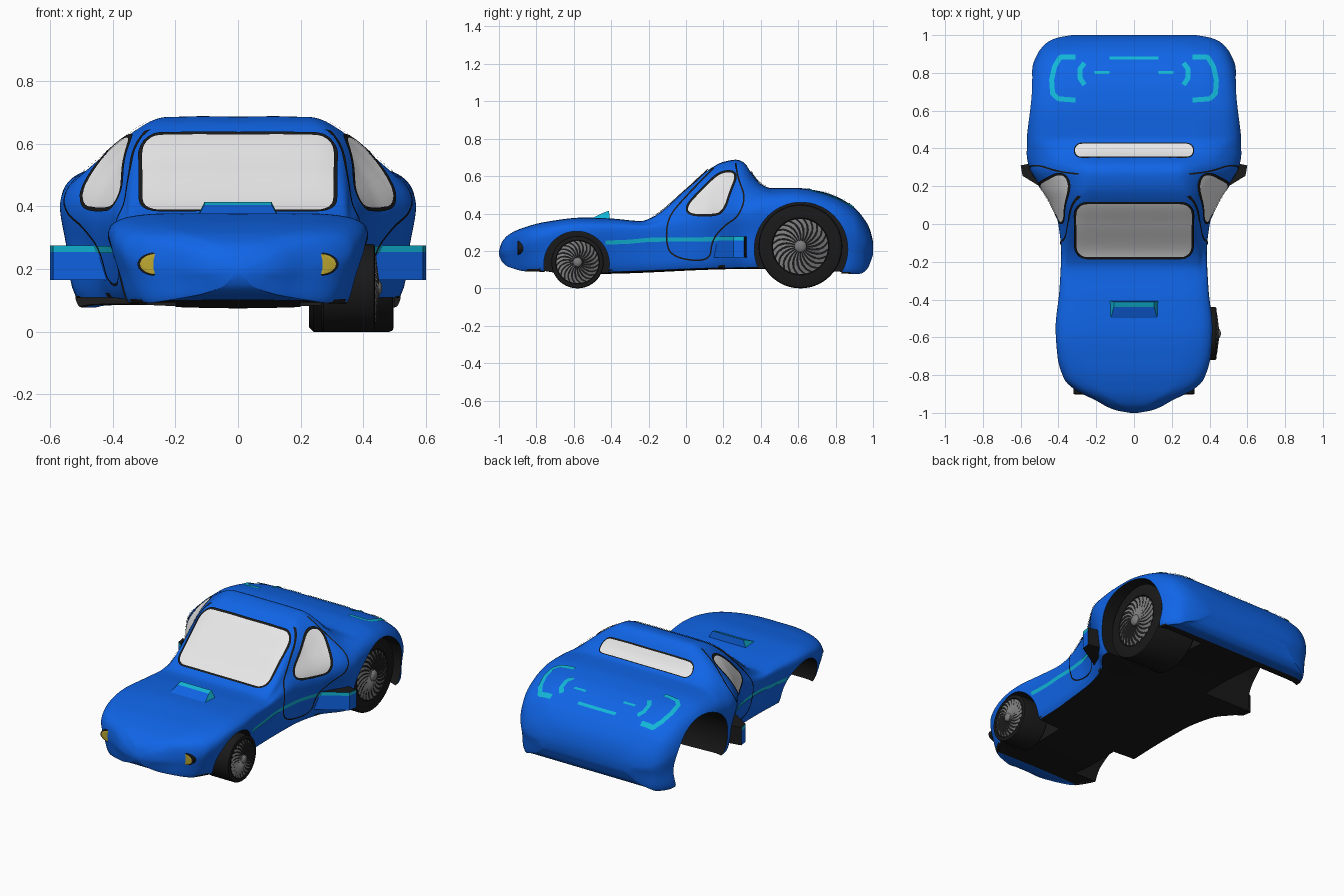
import bpy, bmesh, math
from mathutils import Vector, geometry
from mathutils.bvhtree import BVHTree

if "Cube" in bpy.data.objects:
    bpy.data.objects.remove(bpy.data.objects["Cube"])


def mat(name, r, g, b):
    m = bpy.data.materials.new(name)
    m.diffuse_color = (r, g, b, 1)
    m.use_nodes = True
    m.node_tree.nodes["Principled BSDF"].inputs["Base Color"].default_value = m.diffuse_color
    return m


BLUE = mat("body_blue", 0.005, 0.13, 0.80)
CYAN = mat("trim_cyan", 0.006, 0.47, 0.68)
BLACK = mat("black", 0.010, 0.010, 0.010)
GLASS = mat("glass_white", 0.80, 0.80, 0.80)
YELLOW = mat("lamp_yellow", 0.50, 0.38, 0.03)
GREY = mat("rim_grey", 0.20, 0.20, 0.20)


def make(name, verts, faces, mats, idx=None, fix=True, angle=35):
    me = bpy.data.meshes.new(name)
    me.from_pydata([tuple(v) for v in verts], [], faces)
    for m in mats:
        me.materials.append(m)
    if idx:
        for p, i in zip(me.polygons, idx):
            p.material_index = i
    if fix:
        bm = bmesh.new()
        bm.from_mesh(me)
        bmesh.ops.recalc_face_normals(bm, faces=bm.faces)
        bm.to_mesh(me)
        bm.free()
    smooth(me, angle)
    ob = bpy.data.objects.new(name, me)
    bpy.context.collection.objects.link(ob)
    return ob


def smooth(me, angle):
    me.polygons.foreach_set("use_smooth", [True] * len(me.polygons))
    me.set_sharp_from_angle(angle=math.radians(angle))


def pchip(*pts):
    xs, ys = zip(*pts)
    d = [(ys[i + 1] - ys[i]) / (xs[i + 1] - xs[i]) for i in range(len(xs) - 1)]
    m = [d[0]] + [0 if a * b <= 0 else 2 * a * b / (a + b) for a, b in zip(d, d[1:])] + [d[-1]]

    def f(x):
        i = max([0] + [k for k in range(len(d)) if xs[k] <= x])
        h = xs[i + 1] - xs[i]
        t = min(1, max(0, (x - xs[i]) / h))
        return (ys[i] * (1 + 2 * t) * (1 - t) ** 2 + h * m[i] * t * (1 - t) ** 2
                + ys[i + 1] * t * t * (3 - 2 * t) + h * m[i + 1] * t * t * (t - 1))
    return f


# body guide curves along the length
top = pchip((-1, .20), (-.985, .245), (-.95, .285), (-.88, .32), (-.75, .355), (-.55, .378), (-.4, .373),
            (-.24, .36), (-.18, .38), (0, .527), (.12, .632), (.2, .675), (.27, .687), (.31, .672), (.35, .615),
            (.4, .557), (.46, .535), (.58, .537), (.7, .522), (.8, .492), (.9, .43), (.96, .36), (.985, .31), (1, .25))
wide = pchip((-1, .02), (-.985, .10), (-.93, .21), (-.88, .31), (-.82, .37), (-.7, .405), (-.55, .415),
             (-.35, .395), (-.15, .385), (0, .40), (.1, .435), (.2, .495), (.3, .55), (.38, .565), (.6, .565),
             (.8, .545), (.9, .51), (.96, .46), (.985, .41), (1, .33))
flat = pchip((-1, .01), (-.95, .10), (-.85, .24), (-.6, .30), (-.3, .30), (-.15, .325), (.05, .315), (.25, .28),
             (.32, .285), (.42, .38), (.6, .42), (.9, .37), (1, .22))
waist = pchip((-1, .19), (-.9, .22), (-.8, .27), (-.6, .31), (-.2, .32), (0, .36), (.2, .41), (.3, .43),
              (.5, .42), (.7, .38), (.9, .30), (1, .22))
sill_x = pchip((-1, .012), (-.95, .14), (-.85, .30), (-.7, .36), (-.3, .355), (0, .37), (.2, .42), (.35, .52),
               (.6, .53), (.85, .51), (.95, .44), (1, .28))
sill_z = pchip((-1, .18), (-.985, .145), (-.95, .118), (-.85, .095), (-.4, .10), (.3, .125), (.45, .12),
               (.8, .09), (.93, .085), (.97, .11), (1, .18))
sag = pchip((-1, 0), (-.85, .006), (-.6, -.022), (.3, -.022), (.7, 0), (1, 0))
bulge = pchip((-.3, .9), (-.1, .25), (.3, .25), (.45, .9))


def section(y, n=6):
    zt, w, r, zw, b, sx, sz = (f(y) for f in (top, wide, flat, waist, bulge, sill_x, sill_z))
    ze = zt - .06 * (zt - zw)
    k, q = .5 + .25 * b, .5 + .22 * b
    p = [(0, zt), (r * .6, zt), (r, ze), (r + (w - r) * k, zw + (ze - zw) * q), (w, zw),
         (sx + (w - sx) * .62, (zw + sz) / 2), (sx, sz), (sx * .85, sz + sag(y) * .6), (0, sz + sag(y))]
    p = [(-p[1][0], p[1][1])] + p + [(-p[-2][0], p[-2][1])]
    out = []
    for a, b, c, d in zip(p, p[1:], p[2:], p[3:]):
        for j in range(n):
            t = j / n
            out.append([.5 * (2 * b[i] + (c[i] - a[i]) * t + (2 * a[i] - 5 * b[i] + 4 * c[i] - d[i]) * t * t
                              + (3 * b[i] - a[i] - 3 * c[i] + d[i]) * t ** 3) for i in (0, 1)])
    out.append(list(p[-2]))
    half = [Vector((x, y, z)) for x, z in out]
    return half + [Vector((-v.x, y, v.z)) for v in half[-2:0:-1]]


# body shell
N = 140
rows = [section(.4 * s + .6 * math.sin(math.pi * s / 2)) for s in (2 * i / N - 1 for i in range(N + 1))]
M = len(rows[0])
bv = [v for row in rows for v in row]
bf = [(i * M + j, i * M + (j + 1) % M, (i + 1) * M + (j + 1) % M, (i + 1) * M + j) for i in range(N) for j in range(M)]
bf += [tuple(range(M)), tuple(range(N * M, N * M + M))]
tree = BVHTree.FromPolygons(bv, bf)
body = make("body", bv, bf, [BLUE, BLACK])

# wheel wells cut on both sides
wells = [(-.585, .13, .175), (.615, .21, .25)]
cutters = []
for y, z, r in wells:
    for s in (-1, 1):
        bpy.ops.mesh.primitive_cylinder_add(vertices=64, radius=r, depth=.5, location=(s * .45, y, z),
                                            rotation=(0, math.pi / 2, 0))
        c = bpy.context.object
        c.name, c.hide_render = "well_cutter", True
        cutters.append(c)
        m = body.modifiers.new("well", "BOOLEAN")
        m.operation, m.solver, m.object = "DIFFERENCE", "EXACT", c
dg = bpy.context.evaluated_depsgraph_get()
cut = bpy.data.meshes.new_from_object(body.evaluated_get(dg))
body.modifiers.clear()
body.data = cut
for c in cutters:
    bpy.data.objects.remove(c)
for p in cut.polygons:
    c = p.center
    inside = abs(c.x) > .195 and any(math.hypot(c.y - y, c.z - z) < r + .0005 for y, z, r in wells)
    under = p.normal.z < -.5 and c.z < .2 and -.86 < c.y < .88
    p.material_index = 1 if inside or under or (abs(c.x) < .201 and abs(p.normal.x) > .99 and c.z < .45) else 0
smooth(cut, 40)


# painted details projected on the shell
def soften(pts, closed, times=3):
    for _ in range(times):
        new = []
        for a, b in zip(pts, pts[1:] + (pts[:1] if closed else [])):
            new += [tuple(.75 * u + .25 * v for u, v in zip(a, b)), tuple(.25 * u + .75 * v for u, v in zip(a, b))]
        pts = new if closed else [pts[0]] + new + [pts[-1]]
    return pts


def resample(pts, closed, n):
    p = [Vector(q) for q in pts + (pts[:1] if closed else [])]
    cum = [0]
    for a, b in zip(p, p[1:]):
        cum.append(cum[-1] + (b - a).length)
    out = []
    for i in range(n):
        d = cum[-1] * i / (n if closed else n - 1)
        k = max(j for j in range(len(p) - 1) if cum[j] <= d + 1e-9)
        out.append(p[k].lerp(p[k + 1], min(1, (d - cum[k]) / max(1e-9, cum[k + 1] - cum[k]))))
    return out


def project(name, flat_pts, faces, side, h, material):
    verts, norms = [], []
    for u, v in flat_pts:          # side 0: from above (x, y); side +-1: from the side (y, z)
        start, ray = ((u, v, 2), (0, 0, -1)) if side == 0 else ((side * 2, u, v), (-side, 0, 0))
        loc, nor, _, _ = tree.ray_cast(Vector(start), Vector(ray))
        if loc is None:
            loc, nor, _, _ = tree.find_nearest(Vector((side * .3, u, v)))
        if nor.dot(Vector(ray)) > 0:
            nor = -nor
        verts.append(loc + nor * h)
        norms.append(nor)
    faces = [f if geometry.normal([verts[i] for i in f]).dot(norms[f[0]]) > 0 else f[::-1] for f in faces]
    make(name, verts, faces, [material], fix=False)


def strip(name, pts, width, side, material, closed=False, n=60, h=.005):
    p = resample(pts, closed, n)
    flat_pts = []
    for i in range(n):
        t = (p[(i + 1) % n] - p[i - 1]) if closed else (p[min(n - 1, i + 1)] - p[max(0, i - 1)])
        o = Vector((-t.y, t.x)).normalized() * width / 2
        flat_pts += [p[i] + o, p[i] - o]
    k = 2 * n
    faces = [(2 * i, 2 * i + 1, (2 * i + 3) % k, (2 * i + 2) % k) for i in range(n if closed else n - 1)]
    project(name, flat_pts, faces, side, h, material)


def pane(name, pts, side, rim=.012, n=96):
    p = resample(pts, True, n)
    mid = sum(p, Vector((0, 0))) / n
    flat_pts = [mid.lerp(q, k / 10) for k in range(10, 0, -1) for q in p] + [mid]
    faces = [(r * n + i, r * n + (i + 1) % n, (r + 1) * n + (i + 1) % n, (r + 1) * n + i)
             for r in range(9) for i in range(n)]
    faces += [(9 * n + i, 9 * n + (i + 1) % n, 10 * n) for i in range(n)]
    project(name, flat_pts, faces, side, .004, GLASS)
    strip(name + "_seal", pts, rim, side, BLACK, True, n, .007)


def rounded(x0, x1, y0, y1, r):
    return [(cx + r * math.cos(a), cy + r * math.sin(a))
            for cx, cy, q in ((x1 - r, y1 - r, 0), (x0 + r, y1 - r, 1), (x0 + r, y0 + r, 2), (x1 - r, y0 + r, 3))
            for a in (math.pi / 2 * (q + j / 6) for j in range(7))]


pane("windshield", rounded(-.31, .31, -.178, .115, .06), 0)
pane("rear_window", rounded(-.315, .315, .348, .425, .036), 0, .006)
window = soften([(-.04, .395), (.17, .385), (.215, .43), (.235, .5), (.28, .615), (.2, .625), (.13, .575)], True)
door = soften([(.15, .64), (.03, .52), (-.09, .39), (-.11, .27), (-.08, .165), (.13, .14), (.14, .26),
               (.21, .34), (.28, .38), (.32, .48), (.28, .58), (.265, .665)], False)
for s, tag in ((1, "right"), (-1, "left")):
    pane("side_window_" + tag, window, s)
    strip("door_line_" + tag, door, .008, s, BLACK, n=120)
    strip("side_stripe_" + tag, [(-.43, .245), (-.3, .25), (-.2, .26), (.2, .264)], .022, s, CYAN, h=.004)
    bracket = [(.31, .882), (.39, .88), (.42, .83), (.435, .76), (.43, .69), (.40, .662), (.31, .655)]
    strip("deck_bracket_" + tag, [(s * x, y) for x, y in bracket], .026, 0, CYAN)
    strip("deck_arc_" + tag, [(s * x, y) for x, y in ((.262, .85), (.285, .82), (.285, .77), (.262, .735))], .026, 0, CYAN)
    strip("deck_dash_" + tag, [(s * .13, .80), (s * .21, .80)], .014, 0, CYAN, n=8)

    # side intake flaring outwards
    plan = [(.42, .15), (.59, .255), (.60, .31), (.50, .33)]
    v = [(s * x, y, z) for z in (.165, .255, .276) for x, y in plan]
    f = [(k * 4 + i, k * 4 + (i + 1) % 4, k * 4 + 4 + (i + 1) % 4, k * 4 + 4 + i) for k in (0, 1) for i in range(4)]
    make("side_intake_" + tag, v, f + [(3, 2, 1, 0), (8, 9, 10, 11)], [BLUE, CYAN, BLACK],
         [0, 0, 2, 2, 1, 1, 2, 2, 2, 2])

    # headlamp: black housing with a yellow lens
    K = 32
    v = [(s * .26 + .061 * k * math.cos(a), y, .216 + .038 * k * math.sin(a)) for k, y in
         ((1, -.78), (1, -.898), (.86, -.902)) for a in (2 * math.pi * i / K for i in range(K))]
    f = [(r * K + i, r * K + (i + 1) % K, (r + 1) * K + (i + 1) % K, (r + 1) * K + i) for r in (0, 1) for i in range(K)]
    make("headlamp_" + tag, v, f + [tuple(range(K)), tuple(range(2 * K, 3 * K))], [BLACK, YELLOW],
         [0] * (2 * K + 1) + [1])
strip("deck_bar", [(-.13, .876), (.13, .876)], .016, 0, CYAN, n=16)

# bonnet scoop
v = [(s * x, y, z) for s in (-1, 1) for x, y, z in
     ((.125, -.51, .372), (.107, -.44, .405), (.107, -.412, .415), (.135, -.405, .355))]
make("bonnet_scoop", v, [(0, 1, 5, 4), (1, 2, 6, 5), (2, 3, 7, 6), (0, 3, 2, 1), (4, 5, 6, 7), (0, 4, 7, 3)],
     [BLUE, CYAN], [0, 1, 0, 1, 1, 0])


# wheels, right side only
def lathe(name, profile, y, z, material, n=64):
    k = len(profile)
    v = [(x, y + r * math.cos(a), z + r * math.sin(a)) for a in (2 * math.pi * i / n for i in range(n)) for r, x in profile]
    f = [(i * k + j, i * k + j + 1, (i + 1) % n * k + j + 1, (i + 1) % n * k + j) for i in range(n) for j in range(k - 1)]
    make(name, v, f + [tuple(i * k for i in range(n)), tuple(i * k + k - 1 for i in range(n))], [material])


def wheel(tag, y, R, rim, x0, x1):
    e = .06 * R
    lathe("tyre_" + tag, [(rim, x0), (R - e, x0), (R, x0 + e), (R, x1 - e), (R - .3 * e, x1 - .3 * e), (R - e, x1),
                          (rim * 1.02, x1), (rim, x1 - .006)], y, R, BLACK)
    v, f, B, S = [], [], 24, 5
    for b in range(B):
        for j in range(S + 1):
            t = j / S
            r = rim * (.18 + .8 * t)
            a = 2 * math.pi / B * b + .45 * t * t
            for d in (0, .68 * 2 * math.pi / B):
                v.append((x1 + .012 * (1 - t) - .002 + (.004 if d else 0), y + r * math.cos(a + d), R + r * math.sin(a + d)))
        o = b * 2 * (S + 1)
        f += [(o + 2 * j, o + 2 * j + 2, o + 2 * j + 3, o + 2 * j + 1) for j in range(S)]
    make("rim_blades_" + tag, v, f, [GREY], fix=False)
    h = rim * .22
    lathe("hub_" + tag, [(h, x1 - .01)] + [(h * math.cos(a) + .0005, x1 + .008 + h * .6 * math.sin(a))
                                          for a in (math.pi / 2 * i / 6 for i in range(7))], y, R, GREY, 24)


wheel("front", -.58, .14, .115, .265, .437)
wheel("rear", .612, .224, .15, .227, .497)
